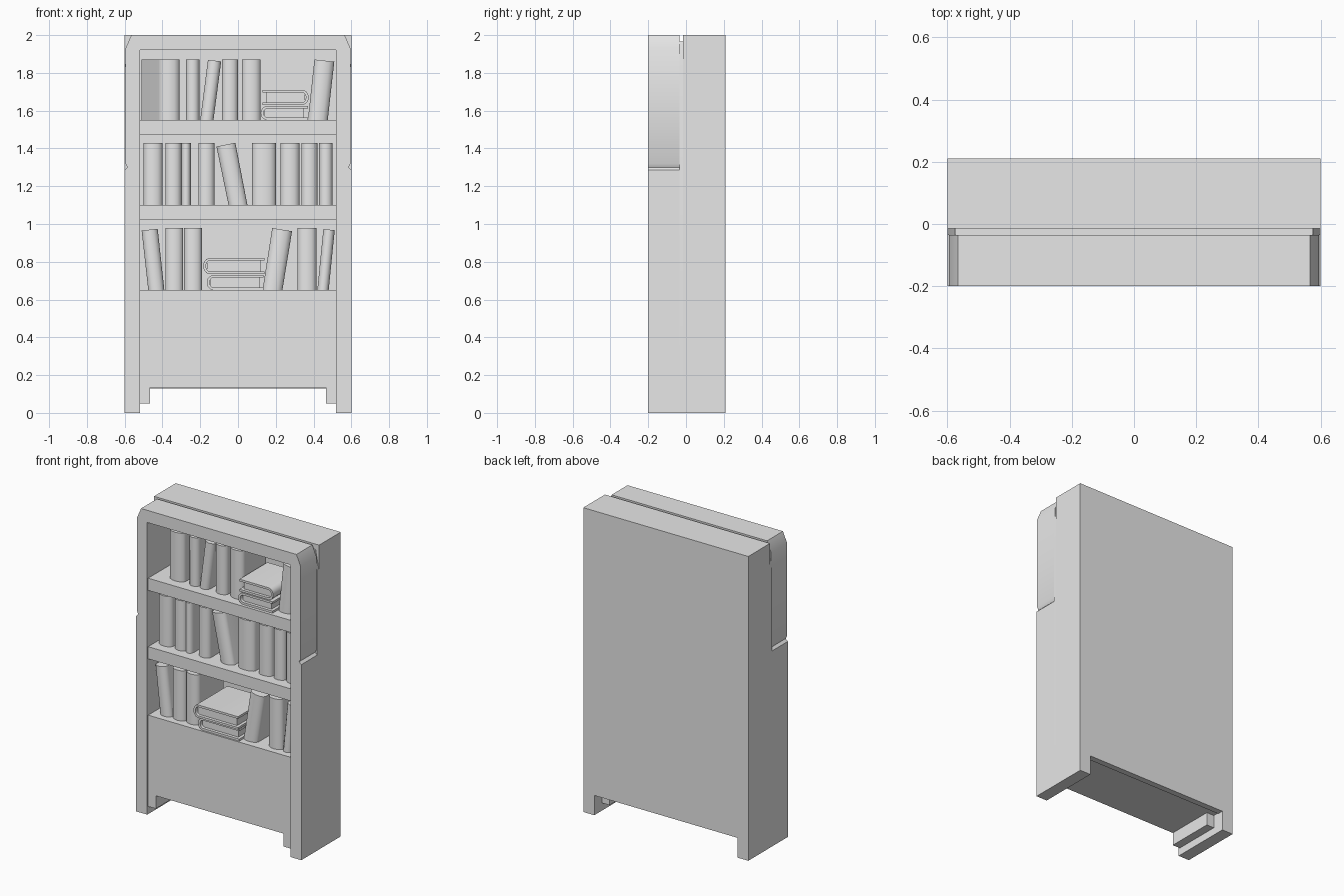
import bpy, math

if "Cube" in bpy.data.objects:
    bpy.data.objects.remove(bpy.data.objects["Cube"])

mat = bpy.data.materials.new("light_grey")
mat.diffuse_color = (0.8, 0.8, 0.8, 1)
mat.use_nodes = True
mat.node_tree.nodes["Principled BSDF"].inputs["Base Color"].default_value = mat.diffuse_color


def prism(name, pts, a, b, plane="xz"):
    """Extrude a 2D outline from a to b along the remaining axis."""
    def place(p, t):
        return (p[0], t, p[1]) if plane == "xz" else (p[0], p[1], t)
    n = len(pts)
    verts = [place(p, a) for p in pts] + [place(p, b) for p in pts]
    faces = [list(range(n)), list(range(2 * n - 1, n - 1, -1))]
    faces += [[i, i + n, (i + 1) % n + n, (i + 1) % n] for i in range(n)]
    me = bpy.data.meshes.new(name)
    me.from_pydata(verts, [], faces)
    me.materials.append(mat)
    ob = bpy.data.objects.new(name, me)
    bpy.context.collection.objects.link(ob)
    # consistent outward normals, smooth rounding with sharp edges
    bpy.ops.object.select_all(action="DESELECT")
    bpy.context.view_layer.objects.active = ob
    ob.select_set(True)
    bpy.ops.object.mode_set(mode="EDIT")
    bpy.ops.mesh.select_all(action="SELECT")
    bpy.ops.mesh.normals_make_consistent(inside=False)
    bpy.ops.object.mode_set(mode="OBJECT")
    bpy.ops.object.shade_smooth_by_angle(angle=math.radians(40))
    return ob


def box(name, x0, x1, y0, y1, z0, z1):
    return prism(name, [(x0, z0), (x1, z0), (x1, z1), (x0, z1)], y0, y1)


def arch(name, outer, y0, y1):
    """Mirrored frame: outer right-hand outline plus the inner opening."""
    right = [(0.52, 0)] + outer
    pts = [(-0.52, 1.92), (0.52, 1.92)] + right
    pts += [(-x, z) for x, z in reversed(right)]
    return prism(name, pts, y0, y1)


# Case: worn front frame, grooved joint and plain rear frame
arch("front_frame", [(0.6, 0), (0.6, 1.285), (0.585, 1.3), (0.595, 1.32),
                     (0.595, 1.93), (0.565, 2.0)], -0.2, -0.035)
arch("joint_strip", [(0.6, 0), (0.6, 1.83), (0.575, 1.965)], -0.035, -0.015)
arch("rear_frame", [(0.6, 0), (0.6, 2.0)], -0.015, 0.21)
box("back_panel", -0.52, 0.52, 0.17, 0.21, 0.13, 1.92)

# Base cabinet with corner brackets, and shelves
box("base_cabinet", -0.52, 0.52, -0.19, 0.17, 0.135, 0.65)
for s in (-1, 1):
    x0, x1 = sorted((s * 0.465, s * 0.52))
    box("base_bracket", x0, x1, -0.19, 0.13, 0.05, 0.135)
for z in (1.02, 1.47):
    box("shelf", -0.52, 0.52, -0.19, 0.17, z, z + 0.08)


def standing_book(x0, x1, z, lean=0.0, y=-0.13, back=0.0, h=0.33):
    """Upright book with a rounded spine; lean shifts its top sideways."""
    w, m = x1 - x0, (x0 + x1) / 2
    spine = [(m - math.cos(t) * w / 2, y + 0.03 - 0.03 * math.sin(t))
             for t in (i * math.pi / 6 for i in range(7))]
    ob = prism("book", spine + [(x1, 0.12), (x0 - back, 0.12)], z, z + h, "xy")
    for v in ob.data.vertices:
        if v.co.z > z + h / 2:
            v.co.z -= lean * (v.co.x - m)
            v.co.x += lean * h


def lying_book(x0, x1, z, h, y=-0.17, spine=-1):
    """Flat book: rounded cover wrapped around inset pages."""
    t, r, m = 0.014, h / 2, z + h / 2
    s, e = (x0, x1) if spine < 0 else (x1, x0)
    def arc(rad, depth):
        return [(s - spine * (0.035 - depth * math.cos(a)), m + rad * math.sin(a))
                for a in (math.pi / 2 - i * math.pi / 6 for i in range(7))]
    cover = [(e, m + r)] + arc(r, 0.035) + [(e, m - r), (e, m - r + t)]
    cover += list(reversed(arc(r - t, 0.02))) + [(e, m + r - t)]
    prism("book_cover", cover, y, 0.12)
    p0, p1 = sorted((s - spine * 0.02, e + spine * 0.02))
    box("book_pages", p0, p1, y + 0.02, 0.105, z + t, z + h - t)


# Top row
z = 1.55
standing_book(-0.42, -0.31, z, back=0.09, h=0.32)
standing_book(-0.275, -0.205, z, h=0.32)
standing_book(-0.20, -0.13, z, lean=0.13, h=0.315)
standing_book(-0.085, 0.0, z, h=0.32)
standing_book(0.02, 0.12, z, h=0.32)
lying_book(0.12, 0.37, z, 0.075)
lying_book(0.13, 0.375, z + 0.08, 0.08, spine=1)
standing_book(0.37, 0.475, z, lean=0.11, h=0.315)

# Middle row
z = 1.10
for x0, x1 in ((-0.5, -0.4), (-0.385, -0.3), (-0.3, -0.25), (-0.21, -0.125),
               (0.075, 0.2), (0.225, 0.325), (0.335, 0.42), (0.43, 0.5)):
    standing_book(x0, x1, z)
standing_book(-0.05, 0.05, z, lean=-0.2, h=0.32)

# Bottom row
z = 0.65
standing_book(-0.475, -0.39, z, lean=-0.11, y=-0.15, h=0.32)
standing_book(-0.385, -0.29, z, y=-0.15)
standing_book(-0.285, -0.19, z, y=-0.15)
lying_book(-0.165, 0.135, z, 0.08, y=-0.18)
lying_book(-0.185, 0.14, z + 0.085, 0.085, y=-0.2)
standing_book(0.13, 0.235, z, lean=0.16, y=-0.15, h=0.32)
standing_book(0.315, 0.415, z, y=-0.15)
standing_book(0.42, 0.48, z, lean=0.1, y=-0.15, h=0.32)
